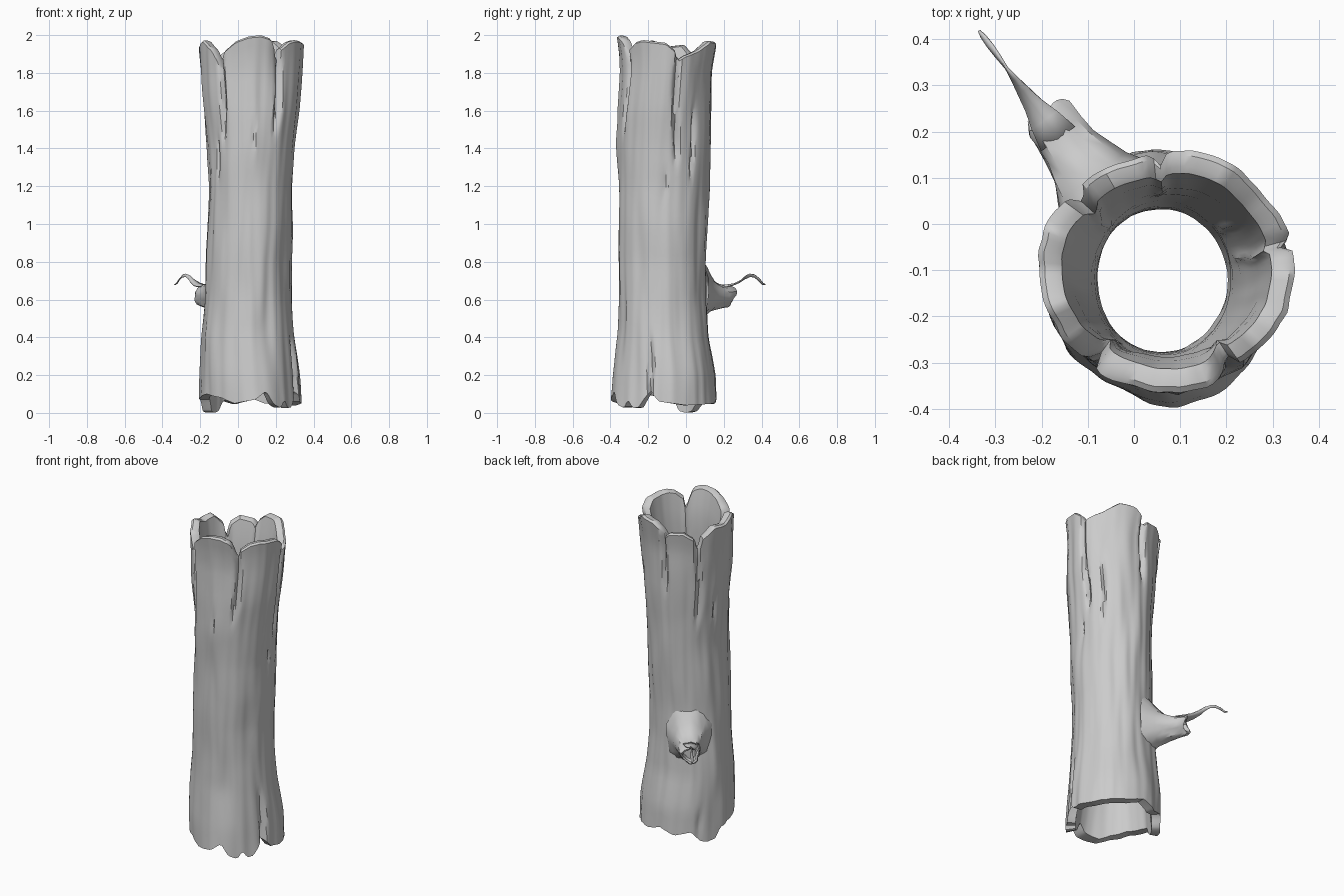
import bpy, bmesh, math
from mathutils import Vector, noise

if "Cube" in bpy.data.objects:
    bpy.data.objects.remove(bpy.data.objects["Cube"])

N, ROWS = 120, 44

# Trunk outline by height: z, x min, x max, y min, y max
OUTLINE = [(0.0, -.20, .335, -.365, .165), (0.2, -.20, .32, -.365, .155),
           (0.4, -.195, .30, -.355, .12), (0.6, -.175, .285, -.352, .108),
           (0.8, -.165, .277, -.352, .108), (1.0, -.16, .288, -.355, .113),
           (1.2, -.155, .285, -.36, .122), (1.4, -.16, .30, -.367, .128),
           (1.6, -.18, .325, -.36, .13), (1.8, -.195, .338, -.345, .14),
           (1.9, -.205, .345, -.35, .155), (2.0, -.21, .352, -.365, .17)]
# Broken rims: angle in degrees, height
TOP = [(-180, 1.93), (-160, 1.965), (-140, 1.92), (-131, 1.86), (-127, 1.79), (-122, 1.90),
       (-107, 1.96), (-92, 1.985), (-79, 1.99), (-67, 1.97), (-61, 1.90), (-58, 1.85), (-54, 1.92),
       (-42, 1.955), (-31, 1.965), (-2, 1.95), (9, 1.91), (14, 1.86), (20, 1.88),
       (40, 1.91), (60, 1.96), (80, 1.955), (90, 1.92), (95, 1.87), (101, 1.90),
       (120, 1.91), (134, 1.87), (139, 1.79), (144, 1.88), (160, 1.94), (180, 1.93)]
BOTTOM = [(-180, .08), (-150, .10), (-125, .08), (-108, .05), (-85, .07), (-73, .115),
          (-65, .045), (-55, .025), (-49, .07), (-43, .025), (-35, .03), (-20, .12), (-9, .06),
          (23, .04), (70, .05), (90, .08), (110, .045), (130, .07), (142, .01),
          (152, 0), (163, .01), (170, .07), (180, .08)]
# Bark splits: angle, low z, high z, depth, half width in degrees
SPLITS = [(-127, 1.4, 2.1, .03, 3), (-58, 1.45, 2.1, .028, 3), (14, 1.3, 2.1, .03, 3),
          (95, 1.5, 2.1, .025, 3), (139, 1.3, 2.1, .03, 3), (-20, 0, .43, .03, 3),
          (-88, 1.35, 1.58, .015, 2), (-142, 1.2, 1.5, .018, 2), (2, 1.1, 1.32, .014, 2),
          (38, 1.2, 1.65, .018, 2), (168, 1.25, 1.6, .016, 2), (142, 0, .22, .02, 3)]


def lerp_table(table, x):
    for a, b in zip(table, table[1:]):
        if x <= b[0]:
            t = (x - a[0]) / (b[0] - a[0])
            return [p + (q - p) * t for p, q in zip(a[1:], b[1:])]
    return list(table[-1][1:])


def wrap(d):
    return (d + 180) % 360 - 180


def bark(deg, z):
    """Radial offset of the outer bark."""
    a = math.radians(deg)
    r = .010 * noise.noise(Vector((math.cos(a) * 2, math.sin(a) * 2, z * 3)))
    r += .007 * noise.noise(Vector((math.cos(a) * 6, math.sin(a) * 6, z * 2)))
    for ang, lo, hi, depth, wid in SPLITS:
        fade = max(0, min(1, (z - lo) / .12, (hi - z) / .12))
        d = wrap(deg - ang - 2 * math.sin(z * 9 + ang))
        r -= fade * depth * math.exp(-(d / wid) ** 2)
        if d > 0:
            r += fade * .3 * depth * math.exp(-d / 12)
    # Root ridge at the front
    r += .045 * math.exp(-(wrap(deg + 80) / 20) ** 2) * max(0, 1 - z / .45)
    return r


def trunk_point(deg, z, thick, zoff=0):
    x0, x1, y0, y1 = lerp_table(OUTLINE, z)
    a = math.radians(deg)
    k = bark(deg, z) * (1 - min(1, thick / .09)) - thick
    return Vector(((x0 + x1) / 2 + ((x1 - x0) / 2 + k) * math.cos(a),
                   (y0 + y1) / 2 + ((y1 - y0) / 2 + k) * math.sin(a), z + zoff))


def skin(name, rings, loop=False, cap=False):
    """Join rings of points into one mesh object."""
    bm = bmesh.new()
    vs = [[bm.verts.new(p) for p in r] for r in rings]
    pairs = list(zip(vs, vs[1:])) + ([(vs[-1], vs[0])] if loop else [])
    for a, b in pairs:
        for i in range(len(a)):
            j = (i + 1) % len(a)
            bm.faces.new((a[i], a[j], b[j], b[i]))
    if cap:
        bm.faces.new(vs[-1])
    bmesh.ops.recalc_face_normals(bm, faces=bm.faces)
    return finish(name, bm)


def finish(name, bm):
    me = bpy.data.meshes.new(name)
    bm.to_mesh(me)
    bm.free()
    ob = bpy.data.objects.new(name, me)
    bpy.context.collection.objects.link(ob)
    bpy.ops.object.select_all(action='DESELECT')
    ob.select_set(True)
    bpy.context.view_layer.objects.active = ob
    bpy.ops.object.shade_smooth_by_angle(angle=math.radians(35))
    return ob


# Hollow trunk: outer bark up, rounded rim, inner wall down, lower rim
degs = [-180 + 360 * i / N for i in range(N)]
ends = [(lerp_table(BOTTOM, d)[0], lerp_table(TOP, d)[0]) for d in degs]


def ring(u, thick, zoff=0):
    return [trunk_point(d, b + (t - b) * u, thick, zoff) for d, (b, t) in zip(degs, ends)]


def wall(u):
    return .05 + .027 * min(1, 4 * u * (1 - u))


rings = [ring(k / ROWS, 0) for k in range(ROWS + 1)]
rings += [ring(1, .012, .009), ring(1, .035, .007)]
rings += [ring(1 - k / 22, wall(1 - k / 22)) for k in range(23)]
rings += [ring(0, .035, 0), ring(0, .012, 0)]
skin("hollow_trunk", rings, loop=True)

# Branch stub: flared collar, short neck and hollow broken end
out = Vector((-.59, .81, 0)).normalized()
side = Vector((.81, .59, 0)).normalized()
axis = Vector((.06, -.11, 0))
STUB = [(.19, .13, .19, .65), (.225, .112, .15, .645), (.26, .09, .112, .635),
        (.30, .074, .085, .625), (.34, .063, .07, .62), (.38, .057, .06, .62),
        (.415, .056, .056, .622), (.428, .048, .048, .623), (.425, .038, .038, .623),
        (.395, .032, .032, .62)]
rings = []
for k, (t, w, h, z) in enumerate(STUB):
    pts = []
    for i in range(20):
        a = math.tau * i / 20
        s = 1 + .09 * math.sin(3 * a + .8) * (k > 2) + .05 * math.sin(7 * a + k)
        pts.append(axis + out * (t + .012 * math.sin(2 * a) * (k > 5)) +
                   side * w * s * math.cos(a) + Vector((0, 0, z + h * s * math.sin(a))))
    rings.append(pts)
skin("branch_stub", rings, cap=True)

# Curled bark strip: distance out, height, half width, twist in degrees
STRIP = [(.37, .668, .045, 0), (.42, .672, .034, 5), (.46, .68, .022, 15), (.50, .697, .015, 30),
         (.53, .717, .011, 55), (.56, .728, .008, 80), (.59, .725, .008, 60),
         (.62, .705, .008, 40), (.645, .682, .006, 30), (.66, .68, .002, 20)]
bm = bmesh.new()
rows = []
for t, z, w, tw in STRIP:
    c = axis + out * t + side * -.008 + Vector((0, 0, z))
    v = side * w * math.cos(math.radians(tw)) + Vector((0, 0, w * math.sin(math.radians(tw))))
    rows.append([bm.verts.new(c - v), bm.verts.new(c + Vector((0, 0, w * .2))), bm.verts.new(c + v)])
for a, b in zip(rows, rows[1:]):
    for i in range(2):
        bm.faces.new((a[i], a[i + 1], b[i + 1], b[i]))
strip = finish("bark_strip", bm)
mod = strip.modifiers.new("thickness", 'SOLIDIFY')
mod.thickness = .005
mod.offset = 0
